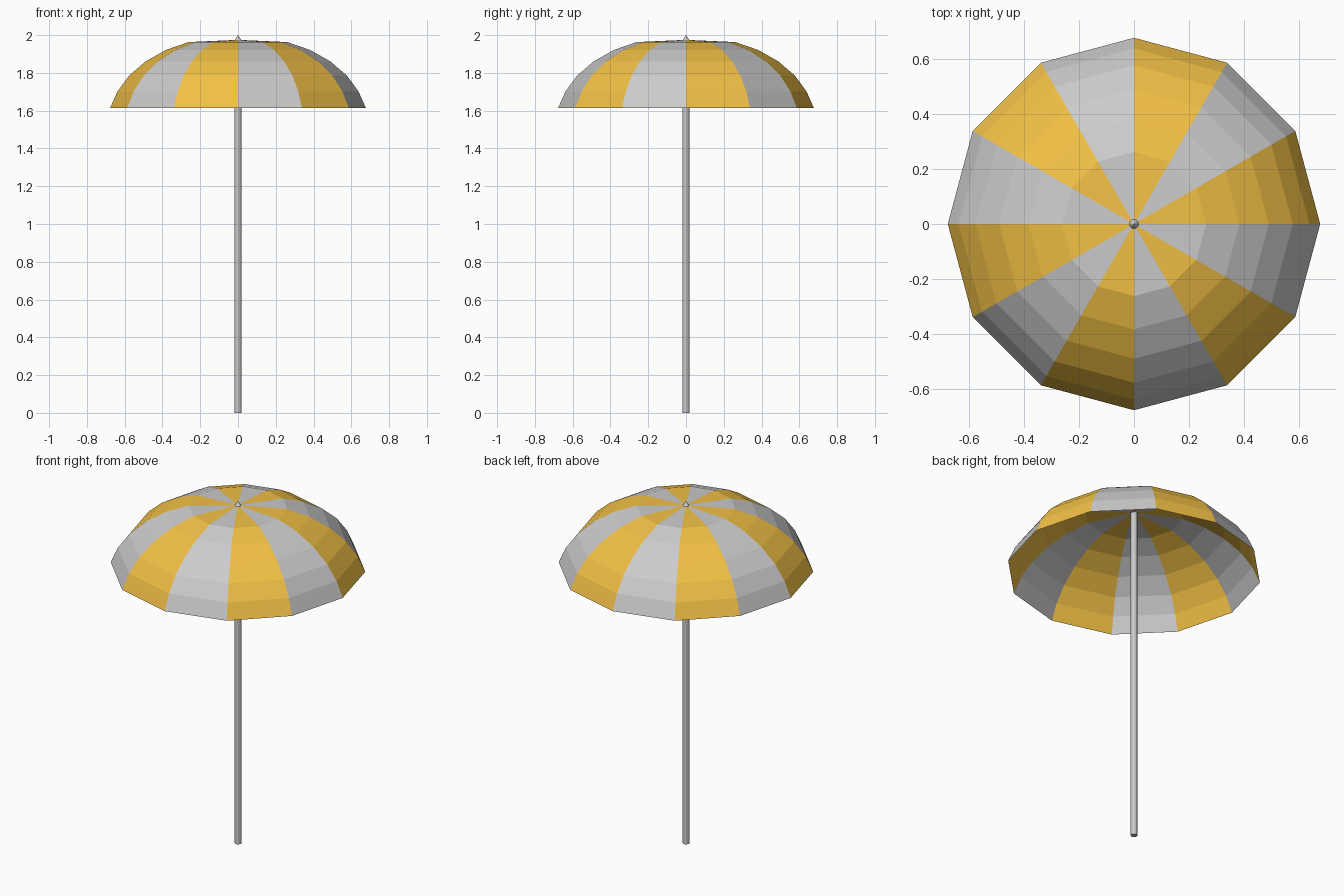
import bpy, bmesh, math

if "Cube" in bpy.data.objects:
    bpy.data.objects.remove(bpy.data.objects["Cube"])

SIDES = 12
APEX = 1.975
# canopy profile: (radius, height) from top ring to rim
PROFILE = [(0.262, 1.963), (0.383, 1.921), (0.49, 1.86),
           (0.577, 1.785), (0.638, 1.702), (0.677, 1.614)]

orange = bpy.data.materials.new("orange_cloth")
orange.diffuse_color = (0.89, 0.53, 0.06, 1)
orange.use_nodes = True
orange.node_tree.nodes["Principled BSDF"].inputs["Base Color"].default_value = orange.diffuse_color


def make_panels(name, first, material=None):
    """Every second wedge of the canopy, starting at wedge number first."""
    bm = bmesh.new()
    for k in range(first, SIDES, 2):
        a, b = (math.tau * i / SIDES for i in (k, k + 1))
        apex = bm.verts.new((0, 0, APEX))
        rows = [[bm.verts.new((r * math.cos(t), r * math.sin(t), z)) for t in (a, b)]
                for r, z in PROFILE]
        bm.faces.new((apex, *rows[0]))
        for up, low in zip(rows, rows[1:]):
            bm.faces.new((up[0], low[0], low[1], up[1]))
    bmesh.ops.remove_doubles(bm, verts=bm.verts, dist=1e-5)
    mesh = bpy.data.meshes.new(name)
    bm.to_mesh(mesh)
    bm.free()
    if material:
        mesh.materials.append(material)
    bpy.context.collection.objects.link(bpy.data.objects.new(name, mesh))


# striped canopy
make_panels("orange_panels", 0, orange)
make_panels("grey_panels", 1)

# pole
bpy.ops.mesh.primitive_cylinder_add(vertices=12, radius=0.018, depth=1.972,
                                    location=(0, 0, 0.986))
bpy.context.object.name = "pole"

# pointed cap on top
bpy.ops.mesh.primitive_cone_add(vertices=12, radius1=0.02, radius2=0, depth=0.03,
                                location=(0, 0, 1.985))
bpy.context.object.name = "top_cap"
